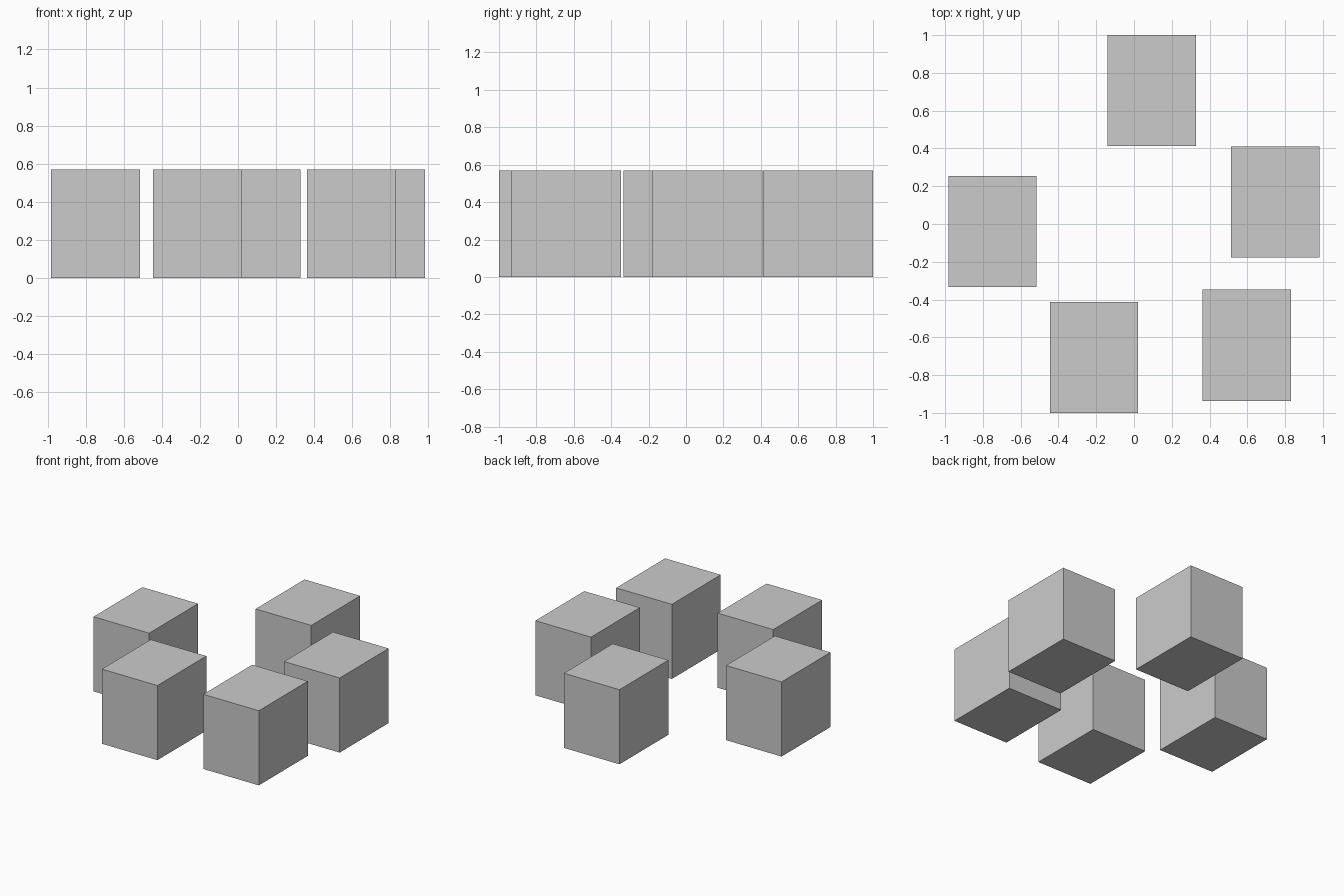
import bpy

if "Cube" in bpy.data.objects:
    bpy.data.objects.remove(bpy.data.objects["Cube"])

# Five identical blocks arranged in a loose ring
SIZE = (0.468, 0.588, 0.568)
CENTRES = {
    "back_block": (0.094, 0.706),
    "right_block": (0.747, 0.116),
    "front_right_block": (0.597, -0.642),
    "front_block": (-0.212, -0.706),
    "left_block": (-0.749, -0.039),
}


def add_block(name, x, y):
    bpy.ops.mesh.primitive_cube_add(size=1, location=(x, y, SIZE[2] / 2))
    block = bpy.context.object
    block.name = name
    block.scale = SIZE
    bpy.ops.object.transform_apply(location=False, rotation=False, scale=True)


for name, (x, y) in CENTRES.items():
    add_block(name, x, y)
